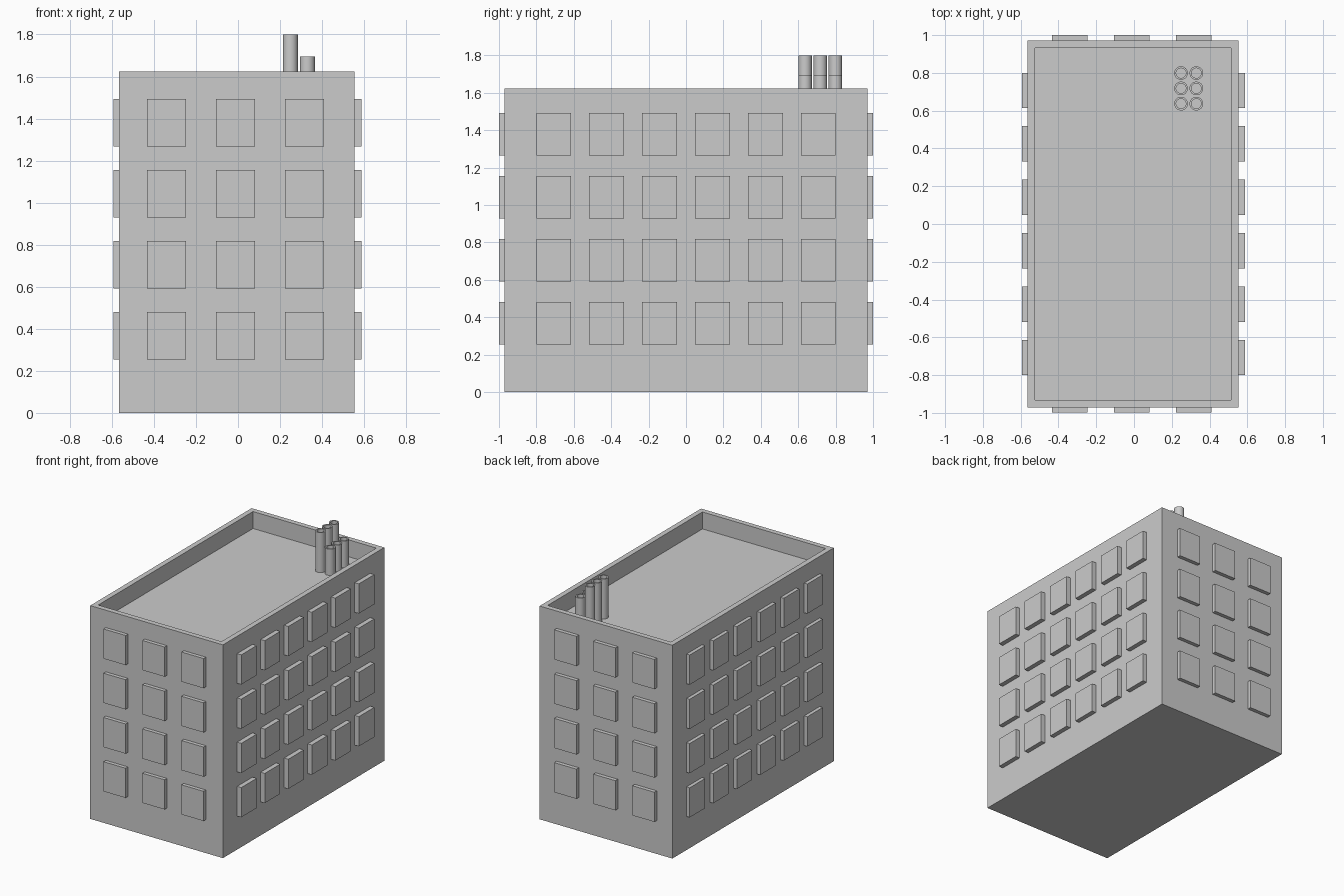
import bpy, bmesh, math
from mathutils import Matrix

if "Cube" in bpy.data.objects:
    bpy.data.objects.remove(bpy.data.objects["Cube"])

X0, X1, Y = -0.565, 0.553, 0.971      # wall planes
TOP, ROOF = 1.624, 1.495              # parapet top and roof deck


def finish(bm, name):
    bmesh.ops.recalc_face_normals(bm, faces=bm.faces)
    mesh = bpy.data.meshes.new(name)
    bm.to_mesh(mesh)
    bm.free()
    obj = bpy.data.objects.new(name, mesh)
    bpy.context.collection.objects.link(obj)
    return obj


def add_box(bm, lo, hi):
    size = [b - a for a, b in zip(lo, hi)]
    mid = [(a + b) / 2 for a, b in zip(lo, hi)]
    m = Matrix.Translation(mid) @ Matrix.Diagonal((*size, 1))
    return bmesh.ops.create_cube(bm, size=1, matrix=m)["verts"]


# Main block with recessed roof behind a parapet
bm = bmesh.new()
add_box(bm, (X0, -Y, 0), (X1, Y, TOP))
bm.normal_update()
top = max(bm.faces, key=lambda f: f.calc_center_median().z)
bmesh.ops.inset_region(bm, faces=[top], thickness=0.056)
deck = bmesh.ops.extrude_discrete_faces(bm, faces=[top])["faces"][0]
for v in deck.verts:
    v.co.z = ROOF
finish(bm, "building_block")

# Raised window panels: 4 floors, 3 across front and back, 6 along each side
HW, HH, SINK = 0.093, 0.113, 0.004
floors = [0.368 + 0.337 * i for i in range(4)]
cols_x = [-0.012 + 0.3285 * i for i in (-1, 0, 1)]
cols_y = [0.283 * (i - 2.5) for i in range(6)]
for name, lo, hi in (("front_windows", -0.999, -Y + SINK),
                     ("back_windows", Y - SINK, 1.0)):
    bm = bmesh.new()
    for z in floors:
        for x in cols_x:
            add_box(bm, (x - HW, lo, z - HH), (x + HW, hi, z + HH))
    finish(bm, name)
for name, lo, hi in (("left_windows", -0.592, X0 + SINK),
                     ("right_windows", X1 - SINK, 0.588)):
    bm = bmesh.new()
    for z in floors:
        for y in cols_y:
            add_box(bm, (lo, y - HW, z - HH), (hi, y + HW, z + HH))
    finish(bm, name)


# Hollow roof pipes: a tall row and a short row
def pipe(name, x, y, height, r=0.036, r_in=0.026, n=24):
    bm = bmesh.new()
    rings = []
    for rad, z in ((r, ROOF), (r, height), (r_in, height), (r_in, ROOF)):
        rings.append([bm.verts.new((x + rad * math.cos(math.tau * i / n),
                                    y + rad * math.sin(math.tau * i / n), z))
                      for i in range(n)])
    for a, b in zip(rings, rings[1:]):
        for i in range(n):
            j = (i + 1) % n
            bm.faces.new((a[i], a[j], b[j], b[i]))
    obj = finish(bm, name)
    bpy.ops.object.select_all(action='DESELECT')
    obj.select_set(True)
    bpy.context.view_layer.objects.active = obj
    bpy.ops.object.shade_smooth_by_angle(angle=math.radians(35))


for i, y in enumerate((0.637, 0.718, 0.799)):
    pipe(f"tall_pipe_{i + 1}", 0.249, y, 1.80)
    pipe(f"short_pipe_{i + 1}", 0.330, y, 1.695)
